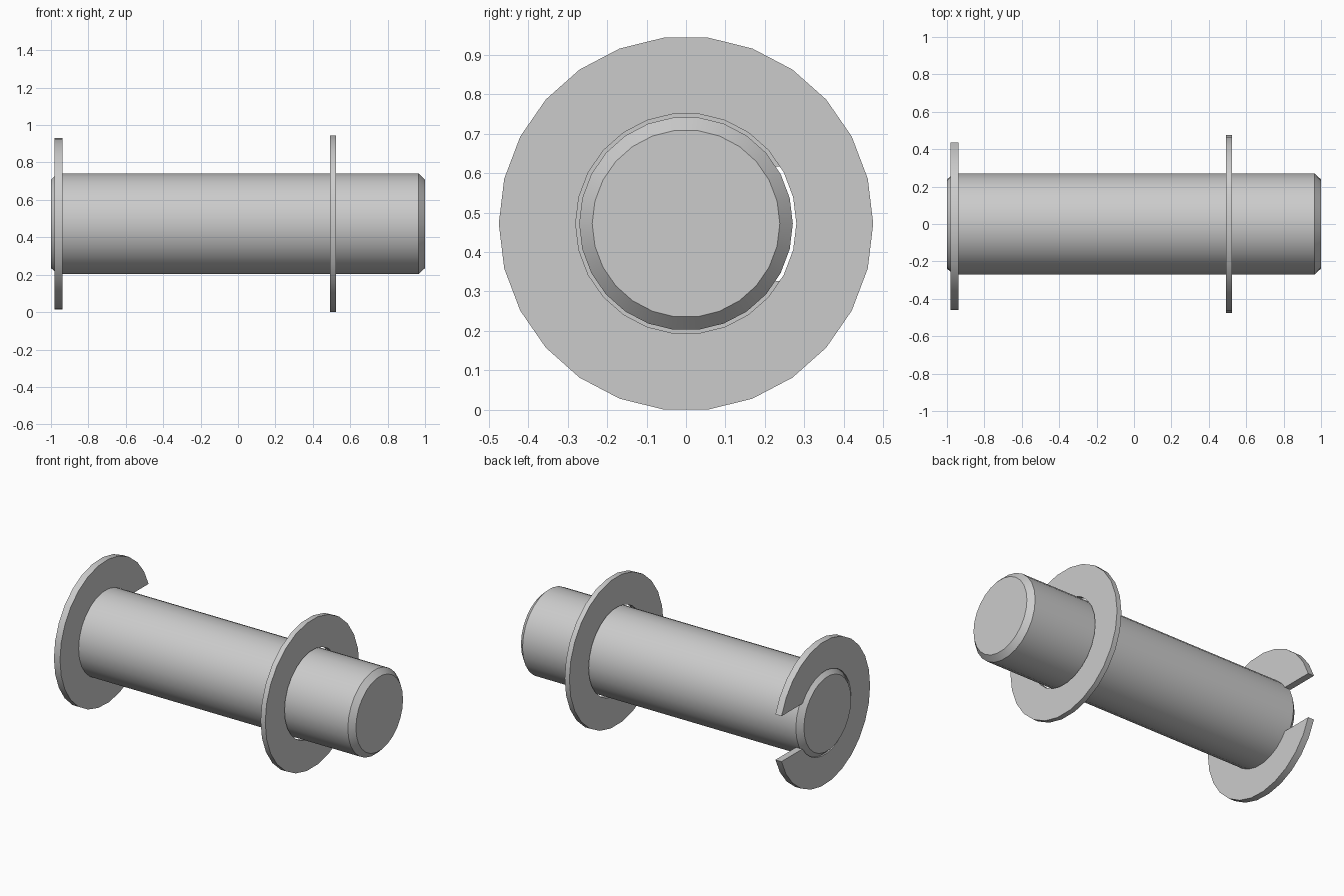
import bpy, bmesh, math

cube = bpy.data.objects.get("Cube")
if cube:
    bpy.data.objects.remove(cube, do_unlink=True)

SIDES = 26
AXIS_Z = 0.472

steel = bpy.data.materials.new("plain grey steel")
steel.use_nodes = True
GREY = (0.6, 0.6, 0.6, 1.0)
steel.diffuse_color = GREY
steel.node_tree.nodes["Principled BSDF"].inputs["Base Color"].default_value = GREY


def finish(name, bm):
    """Turn a bmesh into a shaded object lying on the pin axis."""
    bmesh.ops.recalc_face_normals(bm, faces=bm.faces)
    mesh = bpy.data.meshes.new(name)
    bm.to_mesh(mesh)
    bm.free()
    mesh.materials.append(steel)
    obj = bpy.data.objects.new(name, mesh)
    obj.location.z = AXIS_Z
    bpy.context.collection.objects.link(obj)
    bpy.ops.object.select_all(action='DESELECT')
    obj.select_set(True)
    bpy.context.view_layer.objects.active = obj
    bpy.ops.object.shade_smooth_by_angle(angle=math.radians(30))
    return obj


def sweep(name, profile, slot=0.0, closed=True):
    """Sweep (x, radius) points round the x axis, leaving a parallel slot at +y."""
    bm = bmesh.new()
    count = SIDES if slot == 0 else SIDES - 1
    rows = []
    for x, r in profile:
        start = math.asin(slot / r)
        step = (math.tau - 2 * start) / (SIDES if slot == 0 else count - 1)
        rows.append([bm.verts.new((x, r * math.cos(start + i * step),
                                   r * math.sin(start + i * step)))
                     for i in range(count)])
    pairs = list(zip(rows, rows[1:]))
    if closed:
        pairs.append((rows[-1], rows[0]))
    for a, b in pairs:
        for i in range(count if slot == 0 else count - 1):
            j = (i + 1) % count
            bm.faces.new((a[i], a[j], b[j], b[i]))
    # End caps of a solid bar, or the two flat ends of a slotted ring
    if not closed:
        bm.faces.new(rows[0])
        bm.faces.new(rows[-1])
    if slot:
        bm.faces.new([row[0] for row in rows])
        bm.faces.new([row[-1] for row in rows])
    return finish(name, bm)


def ring_profile(x0, x1, inner, outer):
    return [(x0, inner), (x0, outer), (x1, outer), (x1, inner)]


# Pin with chamfered ends
sweep("pin", [(-1, 0.238), (-0.966, 0.271), (0.966, 0.271), (1, 0.238)], closed=False)

# Loose flat washer
sweep("washer", ring_profile(0.492, 0.525, 0.28, 0.475))

# Open retaining clip with its mouth to the back
sweep("retaining_clip", ring_profile(-0.98, -0.937, 0.267, 0.459), slot=0.145)
